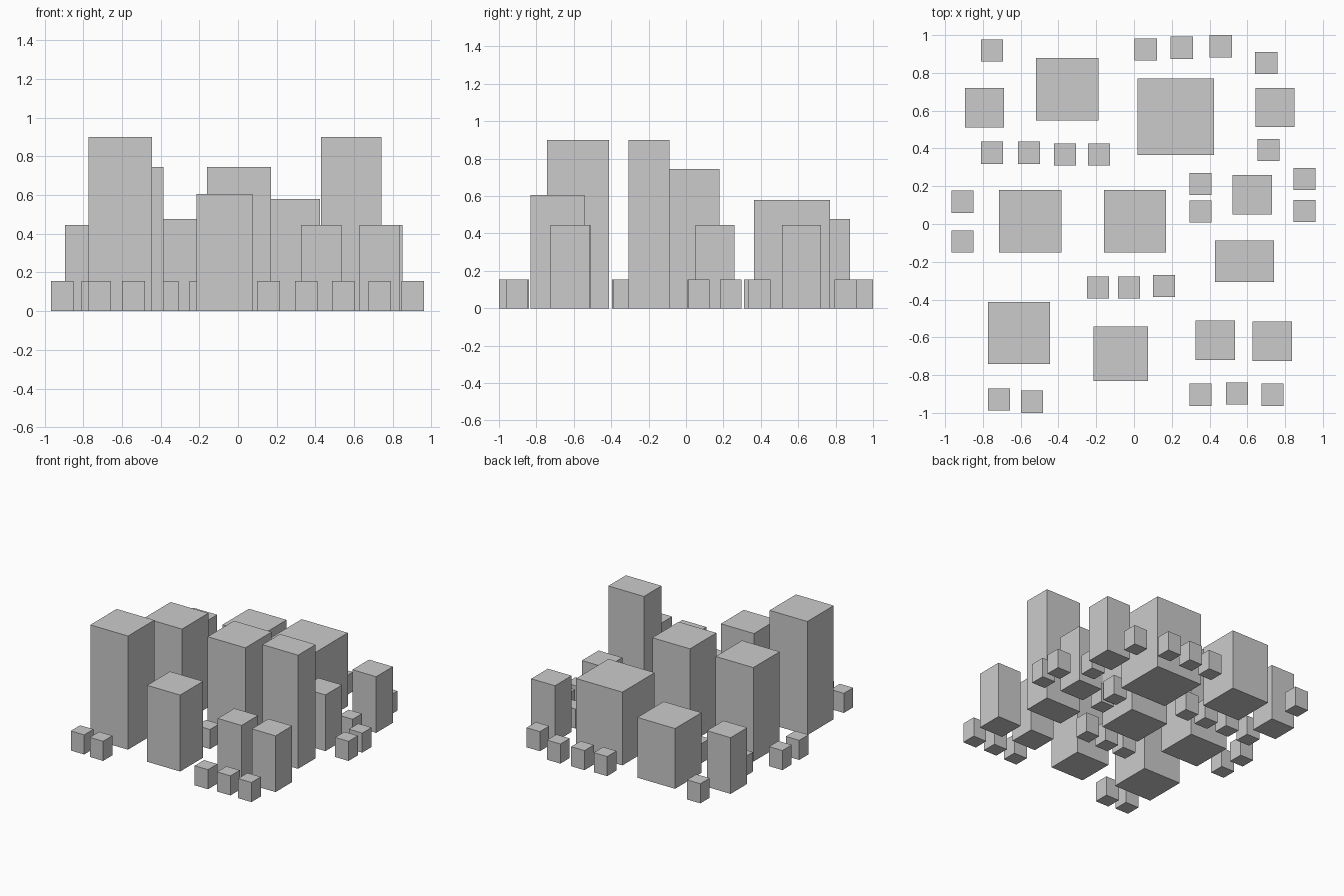
import bpy


def block(name, x, y, w, d, h):
    """Box standing on the ground, centred at x, y."""
    bpy.ops.mesh.primitive_cube_add(size=1, location=(x, y, h / 2))
    ob = bpy.context.object
    ob.name = name
    ob.scale = (w, d, h)
    bpy.ops.object.transform_apply(location=False, rotation=False, scale=True)
    return ob


# Large towers, each with its own footprint and height
block("low_wide_tower", 0.221, 0.567, 0.405, 0.405, 0.58)
block("back_left_tower", -0.354, 0.713, 0.33, 0.33, 0.477)
block("middle_left_tower", -0.55, 0.014, 0.33, 0.33, 0.745)
block("middle_tower", 0.005, 0.014, 0.33, 0.33, 0.745)
block("slab_tower", 0.586, -0.198, 0.312, 0.22, 0.9)
block("front_left_tower", -0.609, -0.577, 0.33, 0.33, 0.9)
block("front_tower", -0.07, -0.687, 0.29, 0.287, 0.605)

# Medium buildings, all identical
for x, y in [(-0.791, 0.616), (0.747, 0.617), (0.626, 0.155),
             (0.43, -0.615), (0.732, -0.62)]:
    block("medium_building", x, y, 0.208, 0.208, 0.445)

# Small houses, all identical, in rows of (x, y) centres
rows = {
    "back_house": [(-0.751, 0.918), (0.062, 0.923), (0.253, 0.933),
                   (0.459, 0.941), (0.70, 0.853)],
    "inner_house": [(-0.751, 0.377), (-0.555, 0.377), (-0.366, 0.368),
                    (-0.186, 0.368), (0.712, 0.392)],
    "right_house": [(0.353, 0.211), (0.353, 0.067),
                    (0.903, 0.239), (0.903, 0.068)],
    "left_house": [(-0.909, 0.118), (-0.909, -0.093)],
    "centre_house": [(-0.191, -0.337), (-0.027, -0.337), (0.158, -0.328)],
    "front_house": [(-0.714, -0.93), (-0.54, -0.941), (0.353, -0.904),
                    (0.545, -0.898), (0.733, -0.904)],
}
for name, spots in rows.items():
    for x, y in spots:
        block(name, x, y, 0.117, 0.117, 0.155)
